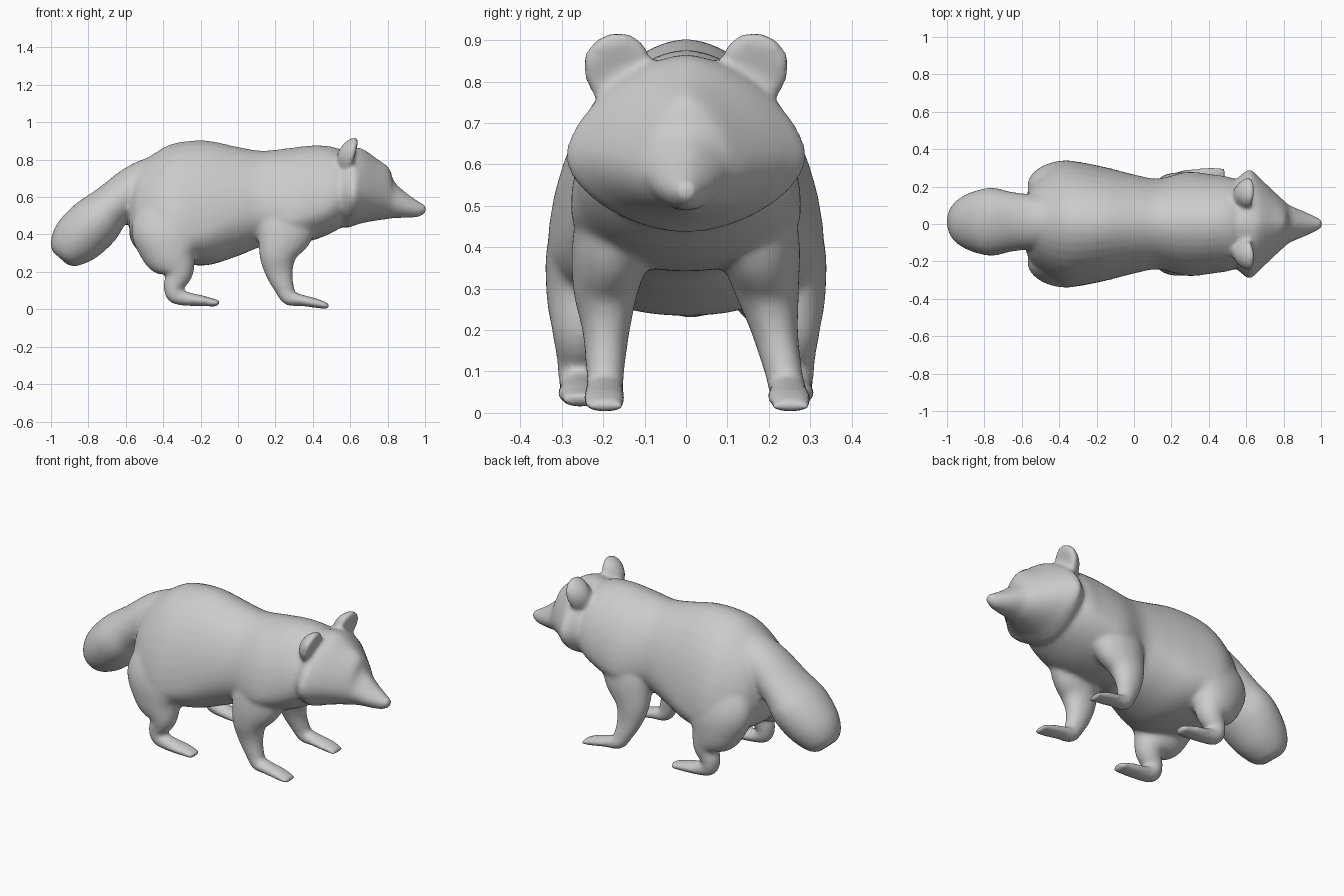
import bpy, bmesh
from math import sin, cos, pi, copysign
from mathutils import Vector, Matrix

if "Cube" in bpy.data.objects:
    bpy.data.objects.remove(bpy.data.objects["Cube"])

N = 40      # points per ring
STEPS = 6   # rings between two sections


def catmull(a, b, c, d, t):
    return 0.5 * (2 * b + (c - a) * t + (2 * a - 5 * b + 4 * c - d) * t * t
                  + (3 * b - 3 * c + d - a) * t ** 3)


def smooth_path(rows):
    out = []
    for i in range(len(rows) - 1):
        q = [rows[max(0, min(len(rows) - 1, i + k))] for k in (-1, 0, 1, 2)]
        for s in range(STEPS):
            out.append([catmull(*v, s / STEPS) for v in zip(*q)])
    return out + [list(rows[-1])]


def finish(name, bm):
    bmesh.ops.recalc_face_normals(bm, faces=bm.faces)
    mesh = bpy.data.meshes.new(name)
    bm.to_mesh(mesh)
    bm.free()
    ob = bpy.data.objects.new(name, mesh)
    bpy.context.collection.objects.link(ob)
    return ob


def loft(name, rows, power_up=2.0, power_down=2.0, upright=False):
    """Rows: x, y, z of the centre, half width, thickness above and below."""
    path = smooth_path(rows)
    bm = bmesh.new()
    rings = []
    for i, (x, y, z, w, up, down) in enumerate(path):
        a, b = path[max(i - 1, 0)], path[min(i + 1, len(path) - 1)]
        t = Vector((b[0] - a[0], 0, b[2] - a[2])).normalized()
        n = Vector((0, 0, 1)) if upright else Vector((-t.z, 0, t.x))
        ring = []
        for k in range(N):
            c, s = cos(2 * pi * k / N), sin(2 * pi * k / N)
            p = power_up if s > 0 else power_down
            c = copysign(abs(c) ** (2 / p), c)
            s = copysign(abs(s) ** (2 / p), s)
            h = up if s > 0 else down
            ring.append(bm.verts.new(Vector((x, y + c * w, z)) + n * s * h))
        rings.append(ring)
    for r, q in zip(rings, rings[1:]):
        for k in range(N):
            bm.faces.new((r[k], r[(k + 1) % N], q[(k + 1) % N], q[k]))
    bm.faces.new(rings[0])
    bm.faces.new(rings[-1])
    return finish(name, bm)


def egg(name, rows, *powers):
    """Rows: x, widest height, half width, top, bottom."""
    return loft(name, [(x, 0, z, w, top - z, z - bot) for x, z, w, top, bot in rows],
                *powers, True)


def ear(name, side):
    bm = bmesh.new()
    bmesh.ops.create_uvsphere(bm, u_segments=24, v_segments=16, radius=1)
    for v in bm.verts:   # flattened, cupped forwards, wider at the top
        x, y, z = v.co
        v.co = (x * 0.044 + 0.03 * (y * y + z * z) - 0.015, y * 0.082 * (1 + .25 * z), z * 0.112)
    bm.transform(Matrix.Translation((0.588, side * 0.16, 0.815))
                 @ Matrix.Rotation(side * -0.25, 4, 'X') @ Matrix.Rotation(0.27, 4, 'Y'))
    return finish(name, bm)


parts = []

# torso: low, wide haunches and a narrower waist
parts.append(egg("torso", [
    (-.58, .48, .14, .67, .385), (-.54, .45, .22, .76, .32), (-.45, .41, .295, .832, .265),
    (-.34, .385, .335, .888, .25), (-.17, .42, .308, .902, .235), (0, .5, .265, .868, .285),
    (.13, .53, .243, .848, .335), (.28, .49, .278, .863, .345), (.42, .53, .265, .877, .375),
    (.54, .59, .24, .858, .43), (.64, .62, .15, .78, .50)], 1.87, 2.1))

# head with pointed cheeks and a tapering muzzle
parts.append(egg("head", [
    (.52, .62, .215, .84, .46), (.575, .62, .265, .86, .435), (.62, .622, .292, .866, .447),
    (.67, .622, .25, .857, .462), (.74, .612, .183, .808, .474), (.808, .59, .12, .757, .483),
    (.835, .575, .1, .685, .487), (.90, .552, .073, .624, .488), (.965, .54, .044, .579, .493),
    (1.005, .54, .022, .558, .515)], 1.6, 1.85))

# bushy tail
tail = [(-.36, .70, .14, .15), (-.53, .655, .145, .125), (-.67, .555, .162, .12),
        (-.765, .463, .182, .144), (-.865, .367, .155, .138), (-.928, .297, .11, .098),
        (-.95, .272, .06, .055)]
parts.append(loft("tail", [(x, .012, z, w, h, h) for x, z, w, h in tail]))

# legs: x, y, z, half width, half thickness
hind = [(-.33, .17, .62, .08, .13), (-.36, .2, .43, .13, .21), (-.355, .218, .3, .12, .16),
        (-.315, .25, .2, .074, .08), (-.345, .258, .125, .054, .054),
        (-.335, .258, .075, .05, .046), (-.27, .258, .055, .05, .037),
        (-.19, .256, .045, .054, .029), (-.10, .255, .03, .045, .017)]
fore = [(.29, .14, .6, .1, .15), (.255, .17, .43, .103, .155), (.215, .193, .3, .08, .105),
        (.22, .203, .2, .058, .076), (.247, .213, .115, .048, .054),
        (.275, .22, .062, .046, .043), (.34, .222, .048, .05, .031),
        (.42, .224, .032, .054, .025), (.487, .224, .014, .046, .015)]
for side, label in ((-1, "right"), (1, "left")):
    parts.append(loft("hind_leg_" + label,
                      [(x, side * y, z, w, h, h) for x, y, z, w, h in hind]))
    # the fore paws are slightly offset to one side
    parts.append(loft("front_leg_" + label,
                      [(x, side * y + .03 * max(0, 1 - z / .3), z, w, h, h)
                       for x, y, z, w, h in fore]))
    parts.append(ear("ear_" + label, side))

# fuse everything into one smooth skin
bpy.ops.object.select_all(action='DESELECT')
for p in parts:
    p.select_set(True)
bpy.context.view_layer.objects.active = parts[0]
bpy.ops.object.join()
body = bpy.context.object
body.name = "animal_body"
remesh = body.modifiers.new("fuse", 'REMESH')
remesh.mode = 'VOXEL'
remesh.voxel_size = 0.011
remesh.use_smooth_shade = True
blend = body.modifiers.new("blend", 'SMOOTH')
blend.factor = 0.5
blend.iterations = 14
